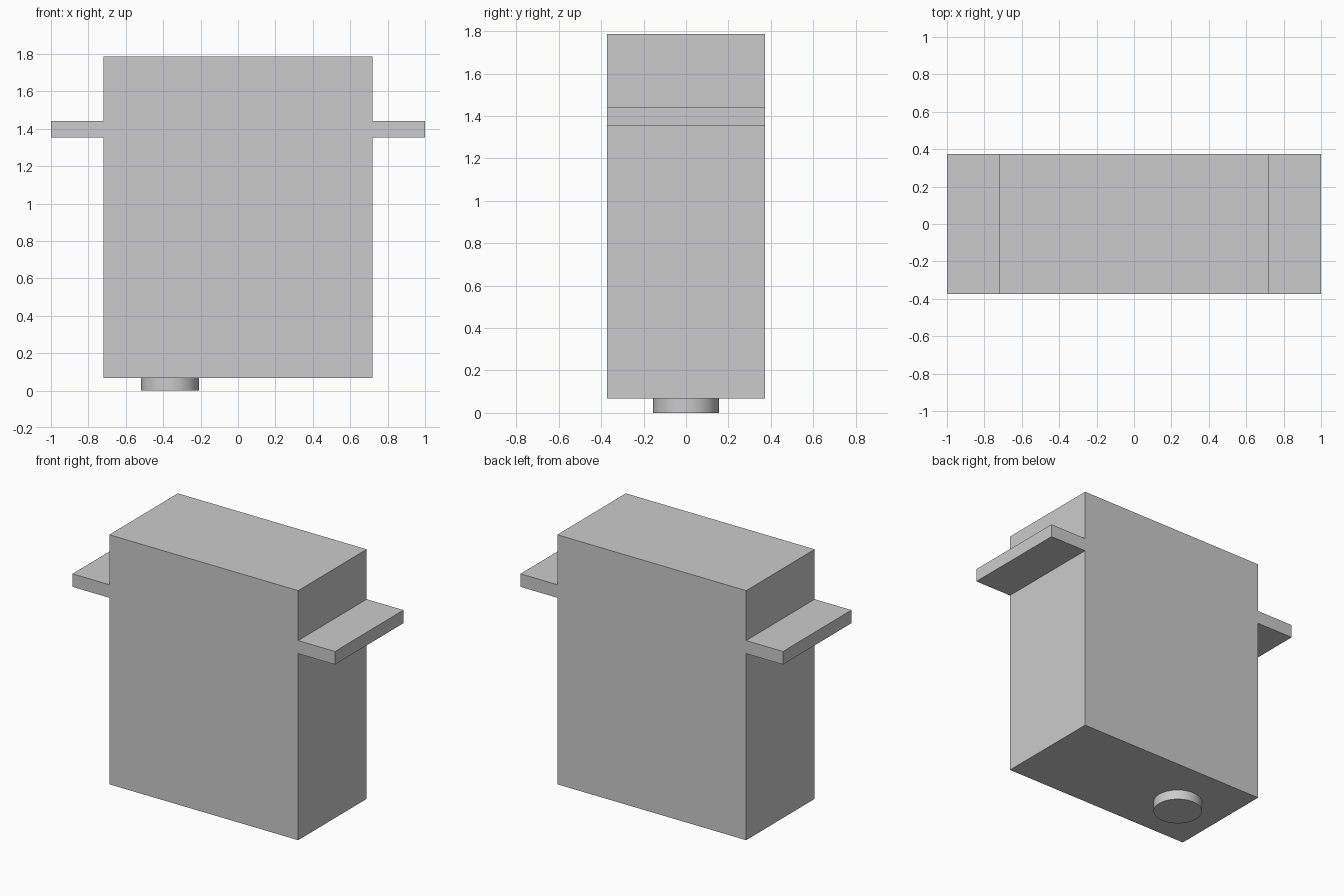
import bpy
import bmesh
from mathutils import Vector

cube = bpy.data.objects.get("Cube")
if cube:
    bpy.data.objects.remove(cube, do_unlink=True)

# Single plain grey for the whole model
GREY = (0.6, 0.6, 0.6, 1.0)
grey = bpy.data.materials.new("plain grey")
grey.use_nodes = True
grey.diffuse_color = GREY
grey.node_tree.nodes["Principled BSDF"].inputs["Base Color"].default_value = GREY

BOTTOM, TOP = 0.067, 1.786
EAR_LOW, EAR_HIGH = 1.352, 1.442
HALF_WIDTH, HALF_SPAN, HALF_DEPTH = 0.72, 1.0, 0.373


def extruded_profile(name, outline, half_depth):
    """Extrude an x-z outline along y into a solid."""
    bm = bmesh.new()
    face = bm.faces.new([bm.verts.new((x, -half_depth, z)) for x, z in outline])
    result = bmesh.ops.extrude_face_region(bm, geom=[face])
    moved = [v for v in result["geom"] if isinstance(v, bmesh.types.BMVert)]
    bmesh.ops.translate(bm, verts=moved, vec=Vector((0, 2 * half_depth, 0)))
    bmesh.ops.recalc_face_normals(bm, faces=bm.faces)
    mesh = bpy.data.meshes.new(name)
    bm.to_mesh(mesh)
    bm.free()
    obj = bpy.data.objects.new(name, mesh)
    bpy.context.collection.objects.link(obj)
    obj.data.materials.append(grey)
    return obj


# Case with its two mounting ears, as one mirrored outline
right_half = [(HALF_WIDTH, BOTTOM), (HALF_WIDTH, EAR_LOW), (HALF_SPAN, EAR_LOW),
              (HALF_SPAN, EAR_HIGH), (HALF_WIDTH, EAR_HIGH), (HALF_WIDTH, TOP)]
left_half = [(-x, z) for x, z in reversed(right_half)]
extruded_profile("case_with_mounting_ears", right_half + left_half, HALF_DEPTH)

# Round output shaft under the case
bpy.ops.mesh.primitive_cylinder_add(vertices=64, radius=0.155, depth=BOTTOM,
                                    location=(-0.364, 0, BOTTOM / 2))
shaft = bpy.context.object
shaft.name = "output_shaft"
shaft.data.materials.append(grey)
bpy.ops.object.shade_smooth_by_angle()
